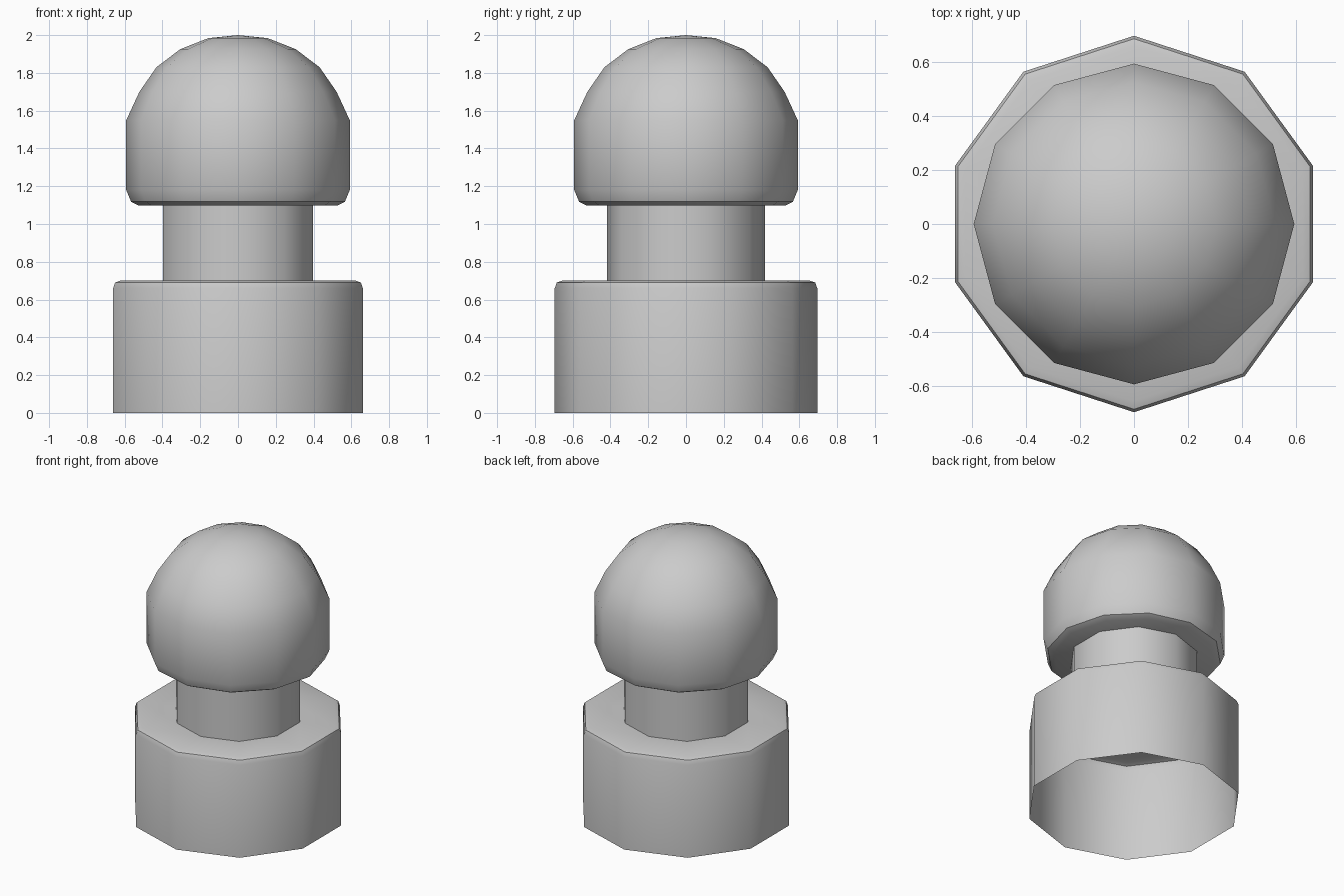
import bpy, bmesh, math

if "Cube" in bpy.data.objects:
    bpy.data.objects.remove(bpy.data.objects["Cube"])


def lathe(name, profile, sides):
    """Revolve (radius, z) points around z; one corner lies on +y. Radius 0 closes to a point."""
    bm = bmesh.new()
    rings = []
    for r, z in profile:
        if r == 0:
            rings.append([bm.verts.new((0, 0, z))] * sides)
        else:
            angles = [math.pi / 2 + 2 * math.pi * i / sides for i in range(sides)]
            rings.append([bm.verts.new((r * math.cos(a), r * math.sin(a), z)) for a in angles])
    for low, high in zip(rings, rings[1:]):
        for i in range(sides):
            j = (i + 1) % sides
            corners = list(dict.fromkeys((low[i], low[j], high[j], high[i])))
            bm.faces.new(corners)
    mesh = bpy.data.meshes.new(name)
    bm.to_mesh(mesh)
    bm.free()
    obj = bpy.data.objects.new(name, mesh)
    bpy.context.collection.objects.link(obj)
    bpy.ops.object.select_all(action='DESELECT')
    obj.select_set(True)
    bpy.context.view_layer.objects.active = obj
    bpy.ops.object.shade_smooth_by_angle(angle=math.radians(37))
    return obj


# Ten-sided base shell, open underneath, rounded shoulder, running up into the neck
lathe("base_and_neck", [(0.695, 0), (0.695, 0.66), (0.684, 0.69), (0.655, 0.70),
                        (0.418, 0.70), (0.418, 1.098)], 10)

# Twelve-sided domed head with a softened lower rim and flat underside
lathe("domed_head", [(0, 1.097), (0.525, 1.097), (0.566, 1.118), (0.592, 1.18),
                     (0.592, 1.549), (0.522, 1.70), (0.432, 1.83),
                     (0.305, 1.926), (0.157, 1.984), (0, 2.0)], 12)
